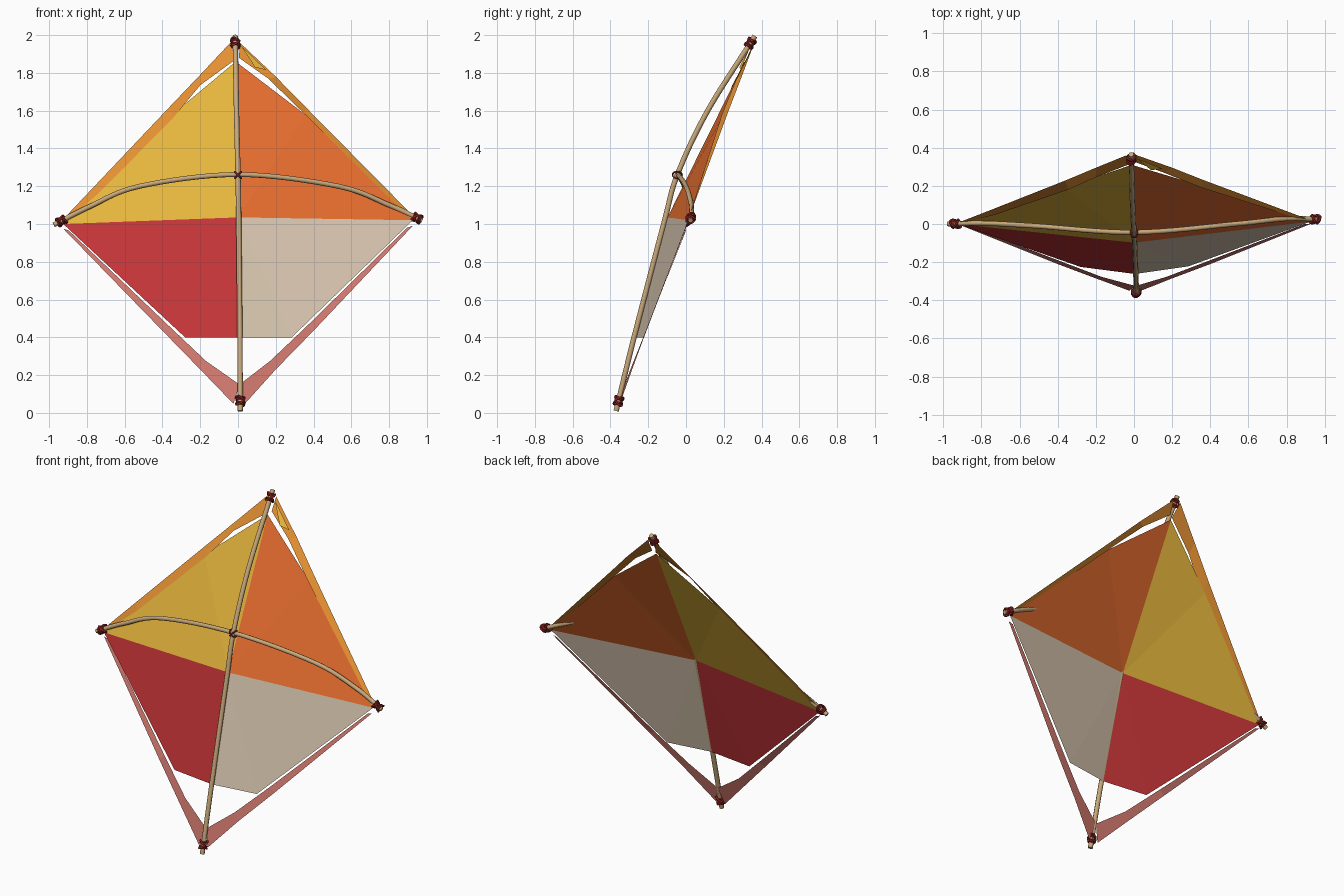
import bpy, math
from mathutils import Vector

if "Cube" in bpy.data.objects:
    bpy.data.objects.remove(bpy.data.objects["Cube"])


def material(name, r, g, b):
    def lin(c):
        c /= 255
        return c / 12.92 if c <= 0.04045 else ((c + 0.055) / 1.055) ** 2.4
    m = bpy.data.materials.new(name)
    m.diffuse_color = (lin(r), lin(g), lin(b), 1)
    m.use_nodes = True
    m.node_tree.nodes["Principled BSDF"].inputs["Base Color"].default_value = m.diffuse_color
    return m


YELLOW = material("yellow cloth", 229, 181, 60)
ORANGE = material("orange cloth", 228, 108, 46)
RED = material("red cloth", 198, 53, 56)
CREAM = material("cream cloth", 216, 198, 175)
AMBER = material("amber border", 226, 143, 50)
PINK = material("pink border", 205, 118, 108)
WOOD = material("bamboo", 200, 168, 122)
CORD = material("red cord", 150, 36, 36)


def sheet(name, points, faces, mat):
    me = bpy.data.meshes.new(name)
    me.from_pydata(points, [], faces)
    me.materials.append(mat)
    ob = bpy.data.objects.new(name, me)
    bpy.context.collection.objects.link(ob)
    return ob


def smooth_path(pts, steps=8):
    # Catmull-Rom through the given points
    p = [Vector(q) for q in pts]
    p = [2 * p[0] - p[1]] + p + [2 * p[-1] - p[-2]]
    out = []
    for i in range(1, len(p) - 2):
        a, b, c, d = p[i - 1:i + 3]
        for s in range(steps):
            t = s / steps
            out.append(0.5 * (2 * b + (c - a) * t + (2 * a - 5 * b + 4 * c - d) * t * t
                              + (3 * b - a - 3 * c + d) * t ** 3))
    return out + [p[-2]]


def tube(name, paths, radius, mat, closed=False, sides=2):
    cu = bpy.data.curves.new(name, 'CURVE')
    cu.dimensions = '3D'
    cu.bevel_depth = radius
    cu.bevel_resolution = sides
    cu.use_fill_caps = True
    for path in paths:
        sp = cu.splines.new('POLY')
        sp.points.add(len(path) - 1)
        for pt, co in zip(sp.points, path):
            pt.co = (*co, 1)
        sp.use_cyclic_u = closed
    cu.materials.append(mat)
    ob = bpy.data.objects.new(name, cu)
    bpy.context.collection.objects.link(ob)
    return ob


def loop(center, axis, radius, tilt=0.0, n=14):
    # ring of cord round an axis, optionally tilted
    ax = Vector(axis).normalized()
    u = ax.orthogonal().normalized()
    v = ax.cross(u)
    return [Vector(center) + radius * (u * math.cos(a) + v * math.sin(a))
            + ax * tilt * math.cos(a)
            for a in (2 * math.pi * i / n for i in range(n))]


# Bamboo poles
spine = smooth_path([(0.012, -0.37, 0.01), (0.01, -0.275, 0.4), (0.004, -0.118, 1.0),
                     (0, -0.046, 1.26), (-0.008, 0.115, 1.6), (-0.015, 0.365, 1.995)])
tube("spine_pole", [spine], 0.014, WOOD)
spar = smooth_path([(-0.975, 0.0, 0.995), (-0.79, 0.004, 1.09), (-0.52, -0.01, 1.20),
                    (0, -0.044, 1.262), (0.53, 0.0, 1.20), (0.8, 0.028, 1.10),
                    (0.975, 0.024, 1.018)])
tube("cross_pole", [spar], 0.013, WOOD)

# Sail panels
TOP, MID, LOW = (-0.012, 0.31, 1.86), (0, -0.098, 1.035), (0.006, -0.262, 0.4)
LEFT, RIGHT = (-0.925, 0.0, 1.0), (0.925, 0.012, 1.02)
fan = [(0, 1, 3), (1, 2, 3)]
sheet("upper_left_sail", [LEFT, (-0.365, 0.19, 1.565), TOP, MID], fan, YELLOW)
sheet("upper_right_sail", [RIGHT, (0.355, 0.2, 1.58), TOP, MID], fan, ORANGE)
sheet("lower_left_sail", [LEFT, (-0.28, -0.225, 0.4), LOW, MID], fan, RED)
sheet("lower_right_sail", [RIGHT, (0.285, -0.222, 0.4), LOW, MID], fan, CREAM)


# Border strips: paired outer and inner points
def strip(name, outer, inner, mat):
    n = len(outer)
    sheet(name, outer + inner,
          [(i, i + 1, n + i + 1, n + i) for i in range(n - 1)], mat)


strip("upper_left_border",
      [(-0.94, 0.0, 1.01), (-0.76, 0.07, 1.2), (-0.36, 0.228, 1.622),
       (-0.2, 0.295, 1.79), (-0.04, 0.36, 1.96)],
      [(-0.92, 0.0, 1.005), (-0.73, 0.048, 1.17), (-0.345, 0.18, 1.56),
       (-0.2, 0.245, 1.735), (-0.012, 0.318, 1.872)], AMBER)
strip("upper_right_border",
      [(0.94, 0.015, 1.03), (0.36, 0.232, 1.617), (0.2, 0.295, 1.78), (0.01, 0.362, 1.96)],
      [(0.92, 0.01, 1.02), (0.35, 0.192, 1.585), (0.16, 0.268, 1.77),
       (0.005, 0.325, 1.88)], AMBER)
for side, word, dz in ((-1, "left", 0.0), (1, "right", 0.015)):
    strip(f"lower_{word}_border",
          [(side * 0.925, 0.0, 0.975 + dz), (side * 0.4, -0.21, 0.435),
           (side * 0.2, -0.285, 0.23), (side * 0.03 + 0.006, -0.35, 0.048)],
          [(side * 0.895, 0.0, 0.965 + dz), (side * 0.36, -0.205, 0.455),
           (side * 0.17, -0.277, 0.275), (0.008, -0.325, 0.15)], PINK)

# Folded yellow corner near the top
sheet("top_corner_fold", [(0.015, 0.343, 1.945), (0.15, 0.29, 1.815), (0.09, 0.282, 1.83)],
      [(0, 1, 2)], YELLOW)

# Cord lashings at the pole ends and the crossing
for name, path, end, inset in (("top", spine, -1, 0.045), ("bottom", spine, 0, 0.055),
                               ("left", spar, 0, 0.045), ("right", spar, -1, 0.03)):
    tip = path[end]
    axis = (path[-2 if end else 1] - tip).normalized()
    c = tip + axis * inset
    rings = [loop(c + axis * k * 0.009, axis, 0.019) for k in (-2, -1, 1, 2)]
    rings += [loop(c, axis, 0.023, t) for t in (-0.024, 0.024)]
    tube(name + "_lashing", rings, 0.005, CORD, True, 1)
cross = (0, -0.046, 1.26)
tube("centre_lashing", [loop(cross, (1, 0, s), 0.025) for s in (-1, 1)],
     0.0045, CORD, True, 1)
